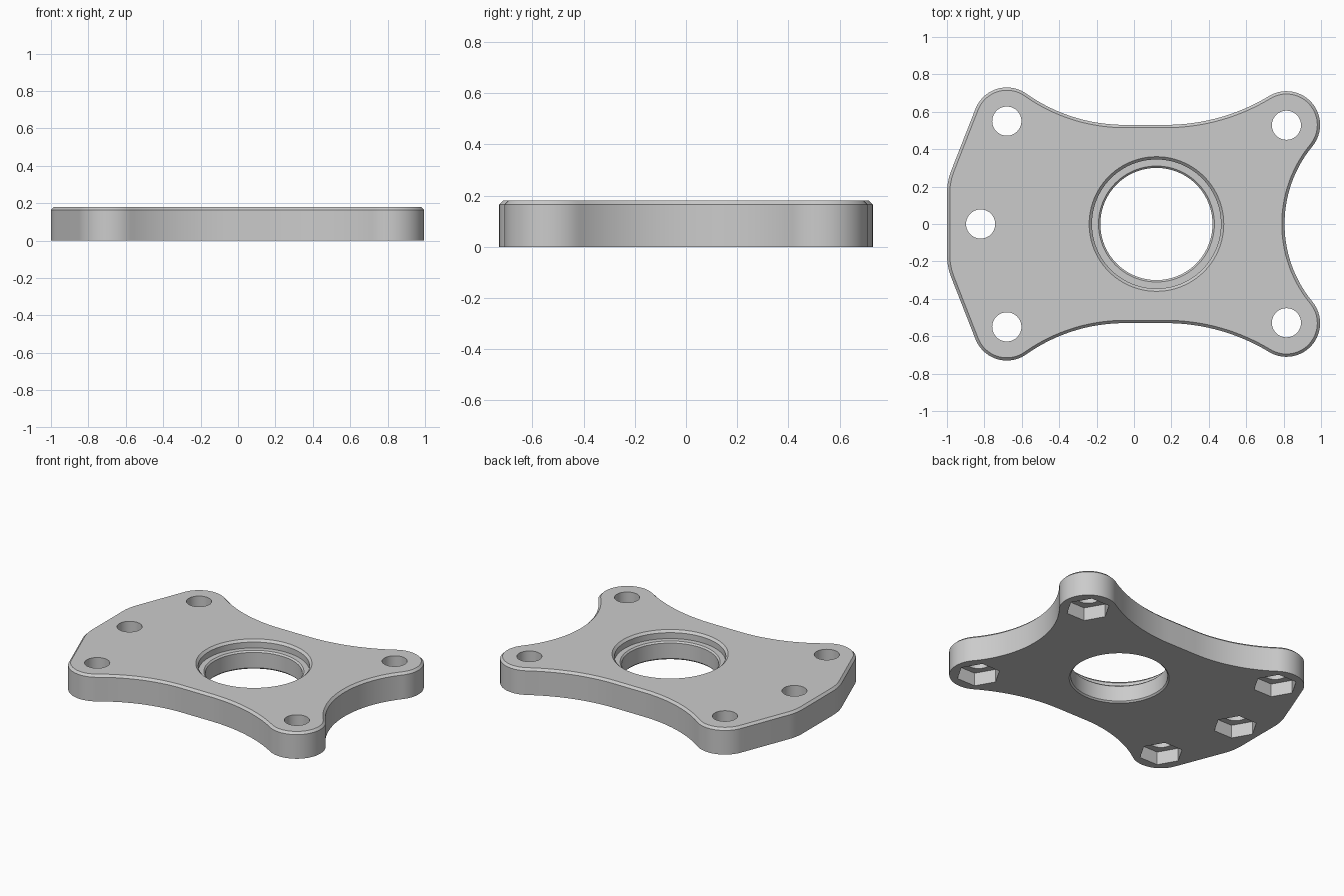
import bpy, bmesh, math
from math import cos, sin, pi, radians, atan2

if "Cube" in bpy.data.objects:
    bpy.data.objects.remove(bpy.data.objects["Cube"])

H, CH = 0.18, 0.015          # plate thickness, top chamfer
LOBE = 0.18                  # corner lobe radius
HOLES = [(-0.68, 0.55), (-0.68, -0.55), (-0.82, 0), (0.815, 0.528), (0.815, -0.528)]


def arc(c, r, a0, a1, n):
    return [(c[0] + r * cos(a0 + (a1 - a0) * i / n),
             c[1] + r * sin(a0 + (a1 - a0) * i / n)) for i in range(n + 1)]


def outline(o):
    """Tangent arc outline, inset by o; upper half is mirrored to the lower."""
    rl, ll = (0.815, 0.53), (-0.68, 0.55)                  # lobe centres
    side_r, tr, tl = 0.654, 1.066, 0.912                   # concave radii
    side, top_r, top_l = (1.459, 0), (0.17, 0.53 + tr), (-0.05, 0.53 + tl)
    ang = lambda p, q: atan2(q[1] - p[1], q[0] - p[0])
    tilt = radians(158.6)
    pts = arc(side, side_r + o, pi, ang(side, rl), 20)
    pts += arc(rl, LOBE - o, ang(rl, side), ang(rl, top_r), 32)[1:]
    pts += arc(top_r, tr + o, ang(top_r, rl), -pi / 2, 24)[1:]
    pts += arc(top_l, tl + o, -pi / 2, ang(top_l, ll), 24)
    pts += arc(ll, LOBE - o, ang(ll, top_l), tilt, 24)[1:]
    pts += arc((-0.656, 0.162), 0.344 - o, tilt, pi, 10)
    return pts + [(x, -y) for x, y in reversed(pts[1:])]


def loft(name, rings):
    """Closed solid through (points, z) rings listed bottom to top."""
    bm = bmesh.new()
    loops = [[bm.verts.new((x, y, z)) for x, y in pts] for pts, z in rings]
    n = len(loops[0])
    for a, b in zip(loops, loops[1:]):
        for i in range(n):
            j = (i + 1) % n
            bm.faces.new((a[i], a[j], b[j], b[i]))
    bm.faces.new(loops[0][::-1])
    bm.faces.new(loops[-1])
    bmesh.ops.recalc_face_normals(bm, faces=bm.faces)
    me = bpy.data.meshes.new(name)
    bm.to_mesh(me)
    bm.free()
    ob = bpy.data.objects.new(name, me)
    bpy.context.collection.objects.link(ob)
    return ob


def circle(c, r, n):
    return arc(c, r, 0, 2 * pi, n)[:-1]


# Plate body
plate = loft("mounting_plate", [(outline(0), 0), (outline(0), H - CH), (outline(CH), H)])

# Cutters: stepped centre bore, bolt holes and hexagonal nut pockets
C = (0.12, 0)
bore = [(0.32, -0.01), (0.30, 0.01), (0.30, 0.115), (0.31, 0.125),
        (0.345, 0.125), (0.345, H - CH), (0.37, H + 0.01)]
cutters = [loft("bore_cutter", [(circle(C, r, 96), z) for r, z in bore])]
for p in HOLES:
    cutters.append(loft("bolt_cutter", [(circle(p, 0.078, 40), z) for z in (0.05, H + 0.05)]))
    cutters.append(loft("nut_cutter", [(circle(p, 0.138, 6), z) for z in (-0.05, 0.09)]))

bpy.context.view_layer.objects.active = plate
plate.select_set(True)
for c in cutters:
    c.hide_render = True
    m = plate.modifiers.new("cut", 'BOOLEAN')
    m.operation, m.solver, m.object = 'DIFFERENCE', 'EXACT', c
    bpy.ops.object.modifier_apply(modifier=m.name)
for c in cutters:
    bpy.data.objects.remove(c)

# Single grey finish, smooth with crisp edges
grey = bpy.data.materials.new("plain_grey")
grey.diffuse_color = (0.6, 0.6, 0.6, 1)
grey.use_nodes = True
grey.node_tree.nodes["Principled BSDF"].inputs["Base Color"].default_value = grey.diffuse_color
plate.data.materials.clear()
plate.data.materials.append(grey)
bpy.ops.object.shade_smooth_by_angle(angle=radians(30))
